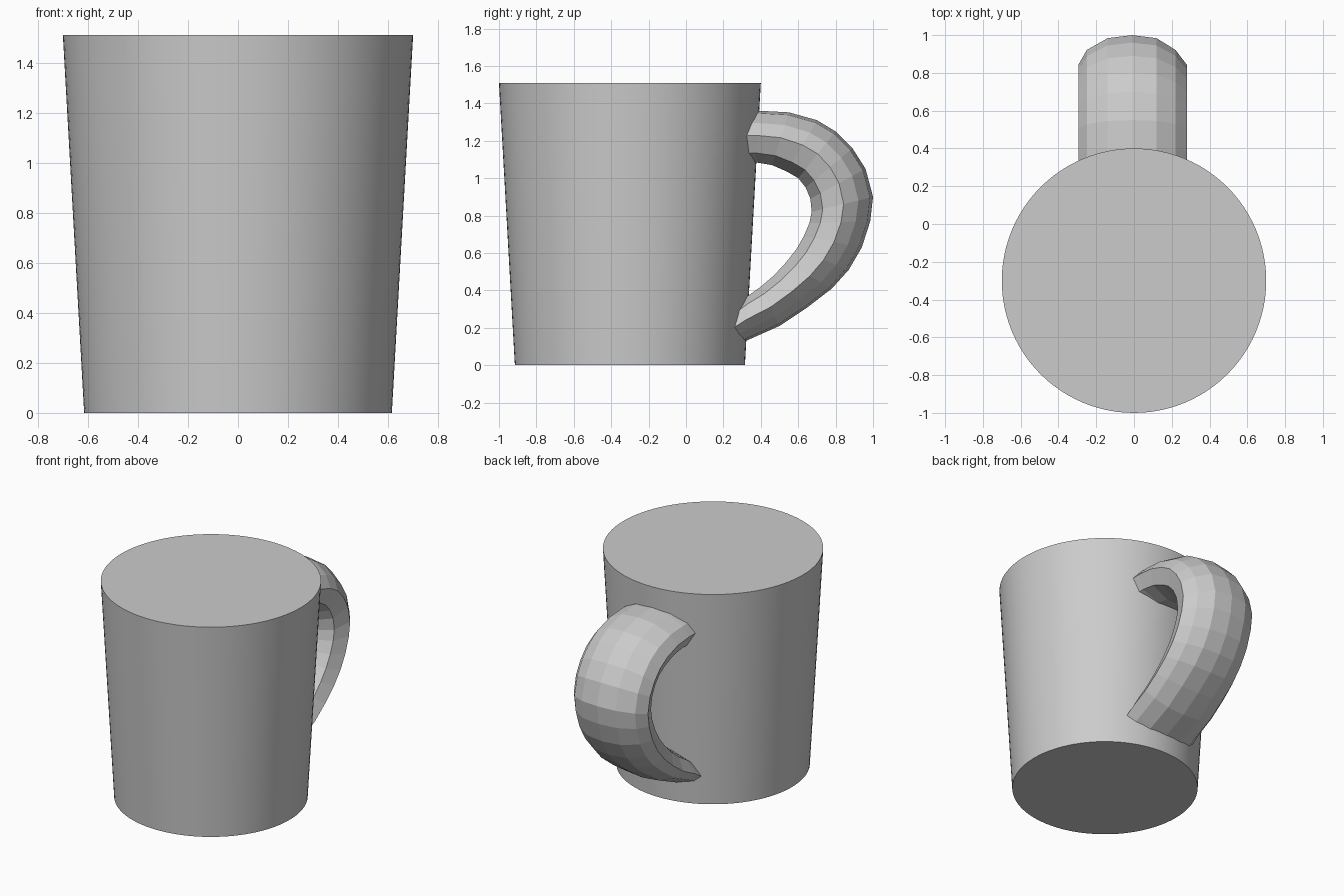
import bpy, bmesh
from mathutils import Vector

if "Cube" in bpy.data.objects:
    bpy.data.objects.remove(bpy.data.objects["Cube"])


def finish(bm, name):
    bmesh.ops.recalc_face_normals(bm, faces=bm.faces[:])
    mesh = bpy.data.meshes.new(name)
    bm.to_mesh(mesh)
    bm.free()
    obj = bpy.data.objects.new(name, mesh)
    bpy.context.collection.objects.link(obj)
    return obj


# Cup body: solid tapered cylinder
bpy.ops.mesh.primitive_cone_add(vertices=96, radius1=0.615, radius2=0.70,
                                depth=1.51, location=(0, -0.30, 0.755))
bpy.context.object.name = "cup_body"
bpy.ops.object.shade_smooth_by_angle()

# Handle: faceted oval section lofted between its outer and inner side curves (y, z)
outer = [(0.27, 1.36), (0.40, 1.36), (0.55, 1.352), (0.70, 1.31), (0.80, 1.25),
         (0.89, 1.16), (0.96, 1.05), (1.00, 0.90), (0.985, 0.77), (0.94, 0.63),
         (0.87, 0.51), (0.78, 0.41), (0.65, 0.31), (0.50, 0.21), (0.32, 0.13),
         (0.25, 0.10)]
inner = [(0.27, 1.08), (0.37, 1.085), (0.46, 1.07), (0.54, 1.035), (0.60, 1.00),
         (0.64, 0.95), (0.665, 0.89), (0.672, 0.82), (0.66, 0.76), (0.63, 0.69),
         (0.59, 0.62), (0.535, 0.55), (0.47, 0.48), (0.40, 0.42), (0.33, 0.37),
         (0.23, 0.29)]
# Section points: (x, fraction from inner to outer side)
section = [(-0.01, 1.0), (0.12, 0.95), (0.22, 0.76), (0.28, 0.52), (0.235, 0.18),
           (0.10, 0.0), (-0.10, 0.0), (-0.24, 0.18), (-0.295, 0.52),
           (-0.25, 0.76), (-0.14, 0.95)]

bm = bmesh.new()
rings = []
for o, i in zip(outer, inner):
    o, i = Vector((0, *o)), Vector((0, *i))
    rings.append([bm.verts.new(i.lerp(o, t) + Vector((x, 0, 0))) for x, t in section])
n = len(section)
for a, b in zip(rings, rings[1:]):
    for k in range(n):
        bm.faces.new((a[k], a[(k + 1) % n], b[(k + 1) % n], b[k]))
bm.faces.new(rings[0])
bm.faces.new(rings[-1])
finish(bm, "handle")
